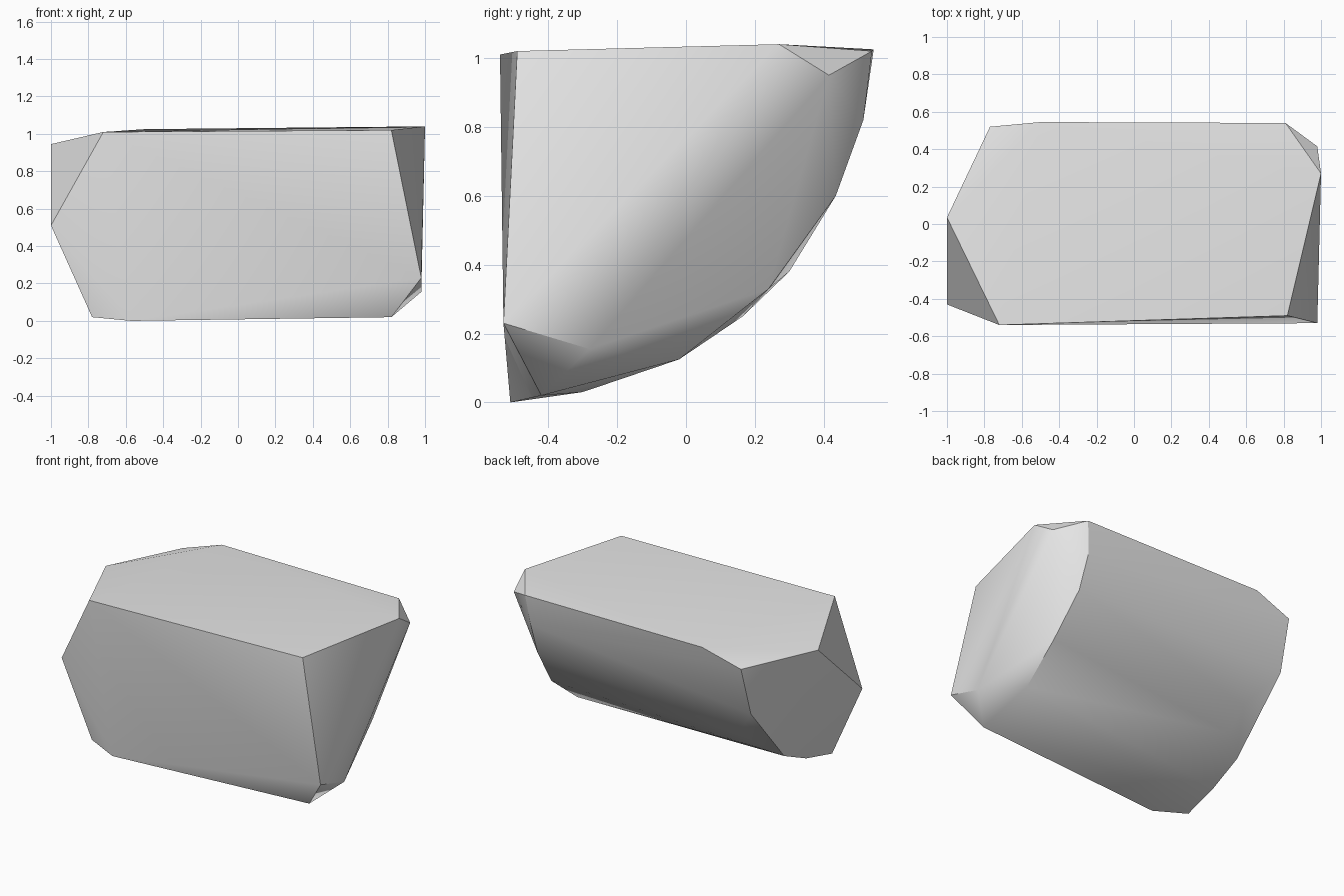
import bpy
import bmesh
import math
from mathutils import Vector

# Remove the default object
cube = bpy.data.objects.get("Cube")
if cube:
    bpy.data.objects.remove(cube, do_unlink=True)


def make_material(name, colour):
    """Create a plain flat-coloured material."""
    mat = bpy.data.materials.new(name)
    mat.use_nodes = True
    mat.diffuse_color = colour
    shader = mat.node_tree.nodes["Principled BSDF"]
    shader.inputs["Base Color"].default_value = colour
    return mat


def convex_solid(name, outlines, material, smooth_angle):
    """Wrap a convex shell around a set of outlines, with sharp edges kept."""
    bm = bmesh.new()
    for outline in outlines:
        for point in outline:
            bm.verts.new(Vector(point))
    hull = bmesh.ops.convex_hull(bm, input=bm.verts[:])
    unused = {v for v in hull["geom_interior"] + hull["geom_unused"]
              if isinstance(v, bmesh.types.BMVert)}
    bmesh.ops.delete(bm, geom=list(unused), context="VERTS")
    bmesh.ops.recalc_face_normals(bm, faces=bm.faces[:])
    mesh = bpy.data.meshes.new(name)
    bm.to_mesh(mesh)
    bm.free()
    mesh.materials.append(material)
    obj = bpy.data.objects.new(name, mesh)
    bpy.context.collection.objects.link(obj)
    bpy.ops.object.select_all(action="DESELECT")
    obj.select_set(True)
    bpy.context.view_layer.objects.active = obj
    bpy.ops.object.shade_smooth_by_angle(angle=smooth_angle)
    return obj


# Pointed ridge and rim of the right end
right_ridge = [(-1, .035, .945), (-1, -.43, .51)]
right_rim = [(-.72, -.54, 1.01), (-.77, .52, .94), (-.78, .43, .61),
             (-.76, .05, .18), (-.765, -.174, .08), (-.78, -.426, .02)]

# Curved underside just inside the right rim
right_curve = [(-.5, .545, 1.025), (-.6, .3, .38), (-.6, .165, .25),
               (-.6, -.3, .03), (-.57, -.51, 0)]

# Curved rim of the left end, from the top edge down to the base
left_rim = [(.82, -.49, 1.02), (.81, .54, 1.02), (.785, .515, .82),
            (.79, .435, .6), (.825, .24, .33), (.815, -.02, .125),
            (.82, -.42, .02)]

# Outer corners of the left end
left_corners = [(1, .27, 1.04), (.98, .415, .95),
                (.98, -.28, .155), (.98, -.53, .23)]

grey = make_material("stone_grey", (.8, .8, .8, 1))
convex_solid("stone_block",
             [right_ridge, right_rim, right_curve, left_rim, left_corners],
             grey, math.radians(30))
